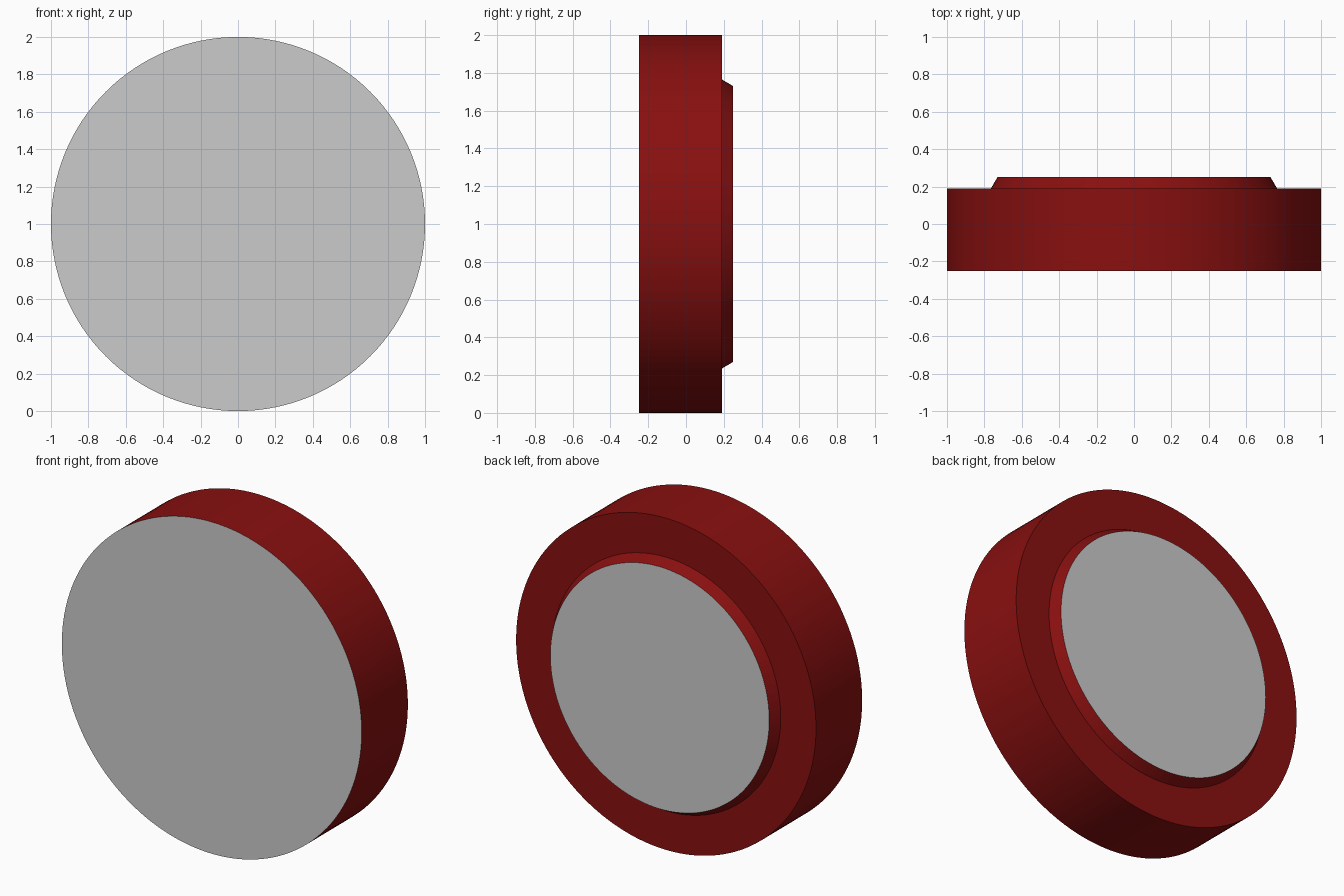
import bpy, bmesh
from math import sin, cos, pi, radians

if "Cube" in bpy.data.objects:
    bpy.data.objects.remove(bpy.data.objects["Cube"])

SIDES = 128

red = bpy.data.materials.new("dark_red")
red.diffuse_color = (0.25, 0.005, 0.005, 1)
red.use_nodes = True
red.node_tree.nodes["Principled BSDF"].inputs["Base Color"].default_value = red.diffuse_color


def ring(bm, radius, y):
    """Circle of vertices around the y axis, centred at z = 1."""
    return [bm.verts.new((radius * cos(2 * pi * i / SIDES), y,
                          1 + radius * sin(2 * pi * i / SIDES))) for i in range(SIDES)]


def finish(bm, name, material=None):
    mesh = bpy.data.meshes.new(name)
    bm.to_mesh(mesh)
    bm.free()
    obj = bpy.data.objects.new(name, mesh)
    bpy.context.collection.objects.link(obj)
    if material:
        mesh.materials.append(material)
    return obj


def disc(name, radius, y, facing):
    bm = bmesh.new()
    verts = ring(bm, radius, y)
    bm.faces.new(verts if facing < 0 else verts[::-1])
    return finish(bm, name)


# Red housing: rim wall, back shoulder and sloped raised lip
bm = bmesh.new()
rings = [ring(bm, r, y) for r, y in [(1, -0.25), (1, 0.19), (0.765, 0.19), (0.73, 0.25)]]
for a, b in zip(rings, rings[1:]):
    for i in range(SIDES):
        j = (i + 1) % SIDES
        bm.faces.new((a[i], b[i], b[j], a[j]))
housing = finish(bm, "housing", red)
bpy.context.view_layer.objects.active = housing
housing.select_set(True)
bpy.ops.object.shade_smooth_by_angle(angle=radians(25))

# Grey faces closing the front and the raised back
disc("front_face", 1, -0.25, -1)
disc("back_face", 0.73, 0.25, 1)
